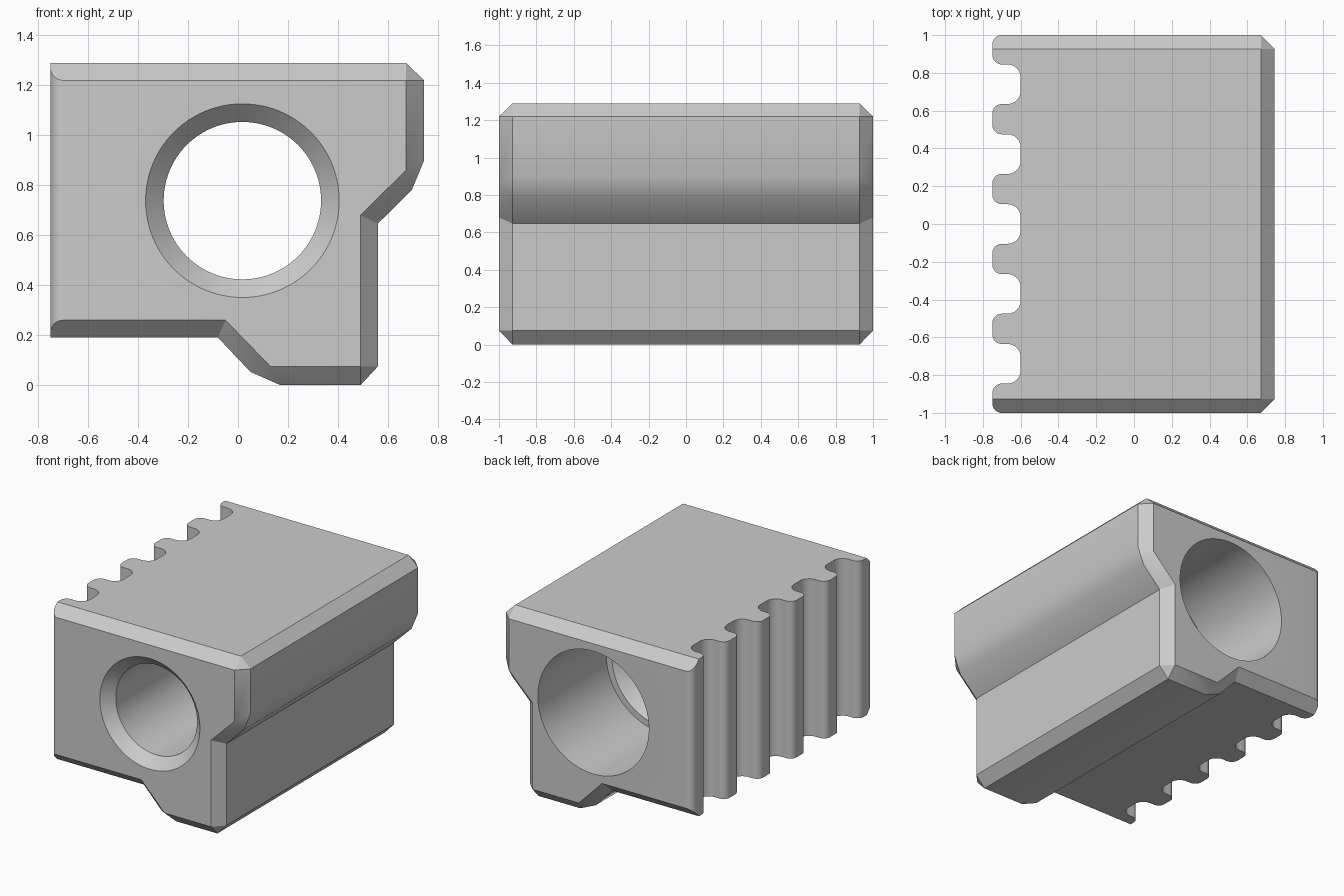
import bpy, bmesh
from math import sin, cos, pi, radians

old = bpy.data.objects.get("Cube")
if old:
    bpy.data.objects.remove(old, do_unlink=True)

GREY = (0.6, 0.6, 0.6, 1)
mat = bpy.data.materials.new("plain grey")
mat.use_nodes = True
mat.diffuse_color = GREY
mat.node_tree.nodes["Principled BSDF"].inputs["Base Color"].default_value = GREY


def loft(name, rings):
    """Skin a stack of equal-length closed rings and cap both ends."""
    bm = bmesh.new()
    loops = [[bm.verts.new(p) for p in ring] for ring in rings]
    for a, b in zip(loops, loops[1:]):
        for i in range(len(a)):
            j = (i + 1) % len(a)
            bm.faces.new((a[i], a[j], b[j], b[i]))
    bm.faces.new(loops[0][::-1])
    bm.faces.new(loops[-1])
    bmesh.ops.remove_doubles(bm, verts=bm.verts, dist=1e-4)
    bmesh.ops.recalc_face_normals(bm, faces=bm.faces)
    mesh = bpy.data.meshes.new(name)
    bm.to_mesh(mesh)
    bm.free()
    mesh.materials.append(mat)
    obj = bpy.data.objects.new(name, mesh)
    bpy.context.collection.objects.link(obj)
    return obj


def arc(cx, cy, r, start, end, n=10):
    """Points of an arc, angles in degrees."""
    angles = [radians(start + (end - start) * i / n) for i in range(n + 1)]
    return [(cx + r * cos(a), cy + r * sin(a)) for a in angles]


# Clamp body: outline (x, z) paired with the smaller outline of the end faces
C = 0.0725
OUT = -0.9  # extra stock, trimmed away by the grip cutter
outline = [((OUT, 0.19), (OUT, 0.26)), ((-0.08, 0.19), (-0.05, 0.26)),
           ((0.05, 0.053), (0.13, 0.075)), ((0.17, 0), (0.13, 0.075)),
           ((0.49, 0), (0.49, 0.075)), ((0.56, 0.075), (0.49, 0.075)),
           ((0.56, 0.647), (0.49, 0.68)), ((0.695, 0.78), (0.672, 0.86)),
           ((0.745, 0.90), (0.672, 0.86)), ((0.745, 1.22), (0.672, 1.22)),
           ((0.672, 1.29), (0.672, 1.22)), ((OUT, 1.29), (OUT, 1.22))]
body = loft("clamp_body", [[(p[k][0], y, p[k][1]) for p in outline]
                           for k, y in ((1, -1), (0, C - 1), (0, 1 - C), (1, 1))])

# Grip cutter: wavy edge with rounded teeth and rounded grooves
PITCH, TIP, ROOT, NECK = 0.37, 0.05, 0.07, 0.105
edge = [(-1.2, -1.1), (-0.75 + TIP, -1.1)]
edge += arc(-0.75 + TIP, TIP - 1, TIP, 270, 180)
for k in range(-2, 3):
    y = k * PITCH
    lower = y - NECK
    edge += arc(-0.75 + TIP, lower - TIP, TIP, 180, 90)
    edge += arc(-0.60 - ROOT, lower + ROOT, ROOT, -90, 0)
    edge += arc(-0.60 - ROOT, y + NECK - ROOT, ROOT, 0, 90)
    edge += arc(-0.75 + TIP, y + NECK + TIP, TIP, 270, 180)
edge += arc(-0.75 + TIP, 1 - TIP, TIP, 180, 90)
edge += [(-0.75 + TIP, 1.1), (-1.2, 1.1)]
grip_cutter = loft("grip_cutter", [[(x, y, z) for x, y in edge] for z in (-0.2, 1.5)])

# Bore cutter: front countersink, narrow throat, wide rear counterbore
SEG, BX, BZ, R = 96, 0.0175, 0.7385, 0.315
profile = [(R + C + 0.1, -1.1), (R + C, -1), (R, C - 1), (R, 0.17),
           (R + C, 0.17 + C), (0.43, 0.17 + C), (0.43, 1.1)]
bore_cutter = loft("bore_cutter", [
    [(BX + r * cos(2 * pi * i / SEG), y, BZ + r * sin(2 * pi * i / SEG)) for i in range(SEG)]
    for r, y in profile])

# Cut, then remove the cutters
bpy.context.view_layer.objects.active = body
for o in bpy.context.selected_objects:
    o.select_set(False)
body.select_set(True)
for cutter in (grip_cutter, bore_cutter):
    cutter.hide_render = True
    mod = body.modifiers.new("cut", "BOOLEAN")
    mod.operation = "DIFFERENCE"
    mod.solver = "EXACT"
    mod.object = cutter
    bpy.ops.object.modifier_apply(modifier=mod.name)
    bpy.data.objects.remove(cutter, do_unlink=True)

bpy.ops.object.shade_smooth_by_angle(angle=radians(30))
